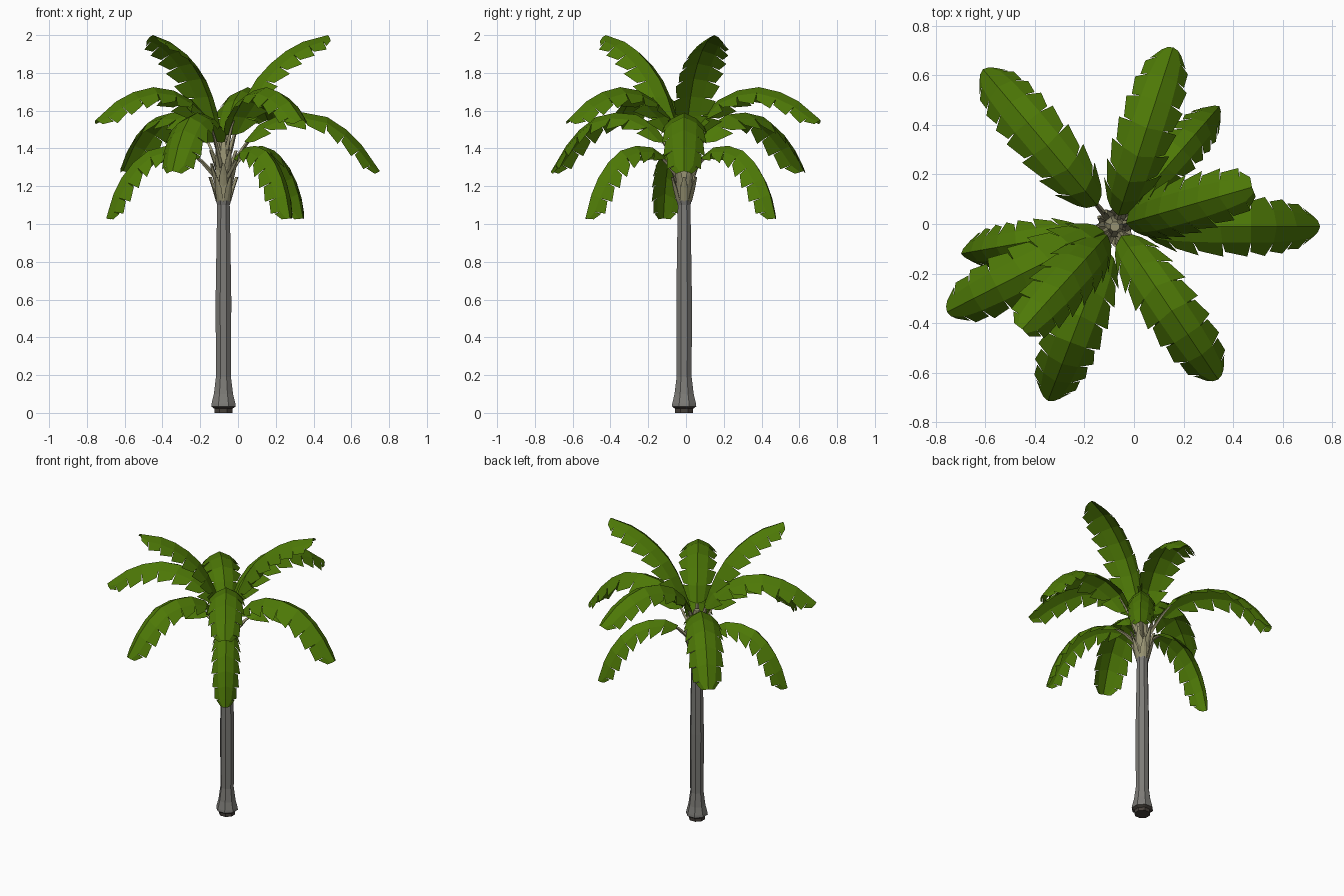
import bpy, bmesh, math
from mathutils import Vector

if "Cube" in bpy.data.objects:
    bpy.data.objects.remove(bpy.data.objects["Cube"])

CX, CY = -0.077, -0.01   # trunk axis


def material(name, rgb):
    m = bpy.data.materials.new(name)
    m.diffuse_color = (*rgb, 1)
    m.use_nodes = True
    m.node_tree.nodes["Principled BSDF"].inputs["Base Color"].default_value = m.diffuse_color
    return m


GREEN = material("leaf green", (0.075, 0.19, 0.002))
GREY = material("bark grey", (0.205, 0.2, 0.185))
DARK = material("root brown", (0.06, 0.05, 0.042))
STALK = material("stalk beige", (0.31, 0.29, 0.17))


def finish(name, bm, mats):
    bmesh.ops.recalc_face_normals(bm, faces=bm.faces)
    me = bpy.data.meshes.new(name)
    bm.to_mesh(me)
    bm.free()
    for m in mats:
        me.materials.append(m)
    ob = bpy.data.objects.new(name, me)
    ob.location = (CX, CY, 0)
    bpy.context.collection.objects.link(ob)
    return ob


def skin(bm, rings):
    """Join rings of points into a capped tube."""
    rv = [[bm.verts.new(p) for p in ring] for ring in rings]
    n = len(rv[0])
    for a, b in zip(rv, rv[1:]):
        for i in range(n):
            j = (i + 1) % n
            bm.faces.new((a[i], a[j], b[j], b[i]))
    bm.faces.new(rv[0][::-1])
    bm.faces.new(rv[-1])


def lathe(name, profile, mats, sides=8):
    bm = bmesh.new()
    angs = [math.tau * (i + 0.5) / sides for i in range(sides)]
    skin(bm, [[(r * math.cos(a), r * math.sin(a), z) for a in angs] for r, z in profile])
    return finish(name, bm, mats)


# Trunk with flared foot; the foot underside is dark
trunk = lathe("trunk", [(0.052, 0), (0.052, 0.022), (0.07, 0.034), (0.068, 0.05), (0.055, 0.1),
                        (0.043, 0.19), (0.045, 0.6), (0.039, 0.95), (0.036, 1.10), (0.044, 1.125)],
              [GREY, DARK])
for f in trunk.data.polygons:
    if f.center.z < 0.03:
        f.material_index = 1

# Crown core and the pointed old leaf bases round it
lathe("crown_core", [(0.038, 1.12), (0.048, 1.2), (0.045, 1.32), (0.035, 1.40), (0.02, 1.45)], [STALK])
bm = bmesh.new()
for tier, (z, r) in enumerate([(1.12, 0.036), (1.19, 0.038), (1.26, 0.032)]):
    for k in range(6):
        a = math.tau * (k + 0.5 * tier) / 6
        d, s = Vector((math.cos(a), math.sin(a), 0)), Vector((-math.sin(a), math.cos(a), 0))
        rings = []
        for h, out, w in [(0, 0, 0.02), (0.07, 0.02, 0.02), (0.13, 0.04, 0.006)]:
            c = d * (r + out) + Vector((0, 0, z + h))
            rings.append([c + s * w, c + d * 0.004, c - s * w, c - d * 0.014])
        skin(bm, rings)
finish("leaf_bases", bm, [STALK])


def sample(path, t):
    """Point at fraction t of the path length."""
    pts = [Vector(p) for p in path]
    lens = [(b - a).length for a, b in zip(pts, pts[1:])]
    d = t * sum(lens)
    for a, b, l in zip(pts, pts[1:], lens):
        if d <= l:
            return a.lerp(b, d / l)
        d -= l
    return pts[-1]


# Blade outline: (fraction along the blade, relative width)
OUTLINE = [(0, 0.62), (0.13, 0.86), (0.27, 0.96), (0.41, 1), (0.55, 1), (0.69, 0.98),
           (0.82, 0.9), (0.93, 0.74), (1, 0.34)]


def frond(name, angle, reach, path, start, half, drop):
    a = math.radians(angle)
    d, s, up = Vector((math.cos(a), math.sin(a), 0)), Vector((-math.sin(a), math.cos(a), 0)), Vector((0, 0, 1))
    d = d * reach

    def frame(t):
        p = sample(path, t)
        q = (sample(path, min(1, t + 0.06)) - sample(path, max(0, t - 0.06))).normalized()
        return d * p.x + up * p.y, d * q.x + up * q.y, d * -q.y + up * q.x

    # Stalk running under the blade
    bm = bmesh.new()
    rings = []
    for i in range(5):
        w = 0.014 - 0.0022 * i
        c, tan, nrm = frame((start + 0.1) * i / 4)
        c = c - nrm * 0.014
        rings.append([c + s * w, c + nrm * w, c - s * w, c - nrm * w])
    skin(bm, rings)
    finish(name + "_stalk", bm, [STALK])

    # Folded blade with a toothed rim, one panel per tooth on each side
    bm = bmesh.new()
    rows = []
    for u, w in OUTLINE:
        c, tan, nrm = frame(start + (1 - start) * u)
        back = 0.022 * (1 - u) + 0.004
        tip = u == 1

        def at(k, e, shift):
            return c + s * (k * half * w * e) - nrm * (drop * w * e ** 1.7) + tan * shift
        rows.append([bm.verts.new(c)] + [
            (bm.verts.new(at(k, 0.55, 0 if tip else 0.01)),
             bm.verts.new(at(k, 0.87, back + 0.006)),
             bm.verts.new(at(k, 1.03, -0.004 if tip else back))) for k in (1, -1)])
    for p, q in zip(rows, rows[1:]):
        for k in (1, 2):
            bm.faces.new((p[0], q[0], q[k][0], p[k][0]))
            bm.faces.new((p[k][0], q[k][0], q[k][2], p[k][1]))
    for v in [v for v in bm.verts if not v.link_faces]:
        bm.verts.remove(v)
    finish(name, bm, [GREEN])


# Tiers: (angle, reach scale) list, midrib as (distance from axis, height), blade start, half width, fold depth
TIERS = {
    "top_frond": (((16, 1), (228, 0.97)),
                  [(0.02, 1.38), (0.06, 1.52), (0.11, 1.65), (0.19, 1.78), (0.3, 1.89),
                   (0.42, 1.96), (0.575, 2.0)], 0.11, 0.117, 0.085),
    "upper_frond": (((72, 1), (207, 1), (304, 0.98)),
                    [(0.02, 1.4), (0.06, 1.51), (0.13, 1.61), (0.22, 1.68), (0.32, 1.715),
                     (0.42, 1.725), (0.52, 1.705), (0.63, 1.655), (0.76, 1.55)], 0.08, 0.118, 0.085),
    "middle_frond": (((0, 1), (130, 1), (249, 0.91)),
                     [(0.03, 1.31), (0.12, 1.45), (0.2, 1.54), (0.3, 1.58), (0.43, 1.59),
                      (0.58, 1.56), (0.71, 1.45), (0.828, 1.28)], 0.14, 0.118, 0.085),
    "lower_frond": (((49, 1.02), (190, 1), (304, 1)),
                    [(0.03, 1.26), (0.12, 1.355), (0.2, 1.405), (0.32, 1.415), (0.43, 1.38),
                     (0.53, 1.28), (0.595, 1.15), (0.63, 1.03)], 0.15, 0.09, 0.09),
}
for name, (spread, path, start, half, drop) in TIERS.items():
    for i, (ang, reach) in enumerate(spread):
        frond(f"{name}_{i + 1}", ang, reach, path, start, half, drop)
